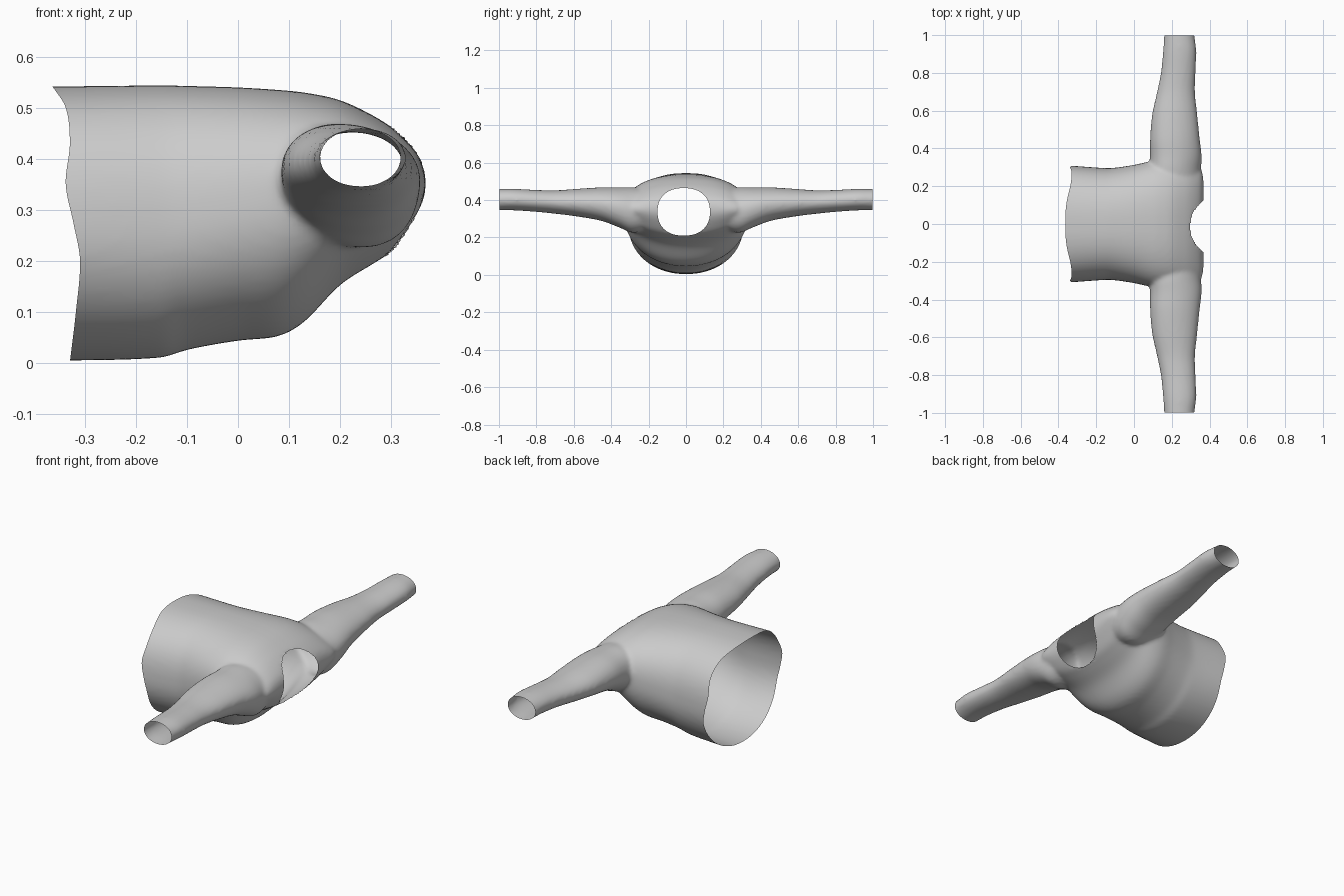
import bpy, bmesh
from math import sin, cos, pi, hypot

if "Cube" in bpy.data.objects:
    bpy.data.objects.remove(bpy.data.objects["Cube"])

N = 64


def power(v, e):
    return (abs(v) ** e) * (1 if v >= 0 else -1)


def curve(keys, t):
    # Catmull-Rom style interpolation through rows (t, a, b, ...)
    i = max(k for k in range(len(keys) - 1) if keys[k][0] <= t or k == 0)
    p, q = keys[i], keys[i + 1]
    o, r = keys[max(i - 1, 0)], keys[min(i + 2, len(keys) - 1)]
    h = q[0] - p[0]
    u = min(max((t - p[0]) / h, 0), 1)
    out = []
    for c in range(1, len(p)):
        m0 = (q[c] - o[c]) / (q[0] - o[0]) * h
        m1 = (r[c] - p[c]) / (r[0] - p[0]) * h
        out.append((2*u**3 - 3*u*u + 1) * p[c] + (u**3 - 2*u*u + u) * m0
                   + (3*u*u - 2*u**3) * q[c] + (u**3 - u*u) * m1)
    return out


def loft(bm, rings):
    # Closed skin through rings of equal length
    rows = [[bm.verts.new(p) for p in ring] for ring in rings]
    for a, b in zip(rows, rows[1:]):
        for i in range(N):
            j = (i + 1) % N
            bm.faces.new((a[i], a[j], b[j], b[i]))
    bm.faces.new(rows[0][::-1])
    bm.faces.new(rows[-1])


# Torso: x, bottom z, top z, half width, z of widest point
TORSO = [(-0.45, 0.005, 0.542, 0.315, 0.27), (-0.33, 0.004, 0.542, 0.308, 0.27),
         (-0.15, 0.01, 0.544, 0.296, 0.27), (-0.10, 0.025, 0.543, 0.298, 0.28),
         (0.0, 0.043, 0.54, 0.313, 0.30), (0.08, 0.052, 0.535, 0.33, 0.32),
         (0.13, 0.08, 0.53, 0.335, 0.335), (0.20, 0.152, 0.515, 0.335, 0.345),
         (0.27, 0.197, 0.482, 0.33, 0.35), (0.31, 0.225, 0.455, 0.32, 0.35),
         (0.345, 0.275, 0.422, 0.30, 0.35), (0.36, 0.305, 0.398, 0.28, 0.35),
         (0.368, 0.33, 0.372, 0.25, 0.35)]
# Sleeve: y, x min, x max, bottom z, top z
SLEEVE = [(0.16, 0.13, 0.33, 0.26, 0.45), (0.28, 0.085, 0.353, 0.225, 0.468),
          (0.36, 0.085, 0.358, 0.255, 0.468), (0.45, 0.085, 0.348, 0.288, 0.468),
          (0.58, 0.096, 0.335, 0.312, 0.460), (0.70, 0.122, 0.323, 0.327, 0.452),
          (0.80, 0.142, 0.326, 0.337, 0.454), (0.92, 0.154, 0.330, 0.345, 0.460),
          (1.0, 0.160, 0.320, 0.345, 0.459), (1.1, 0.165, 0.318, 0.345, 0.457)]

bm = bmesh.new()
rings = []
for k in range(91):
    x = -0.45 + 0.818 * k / 90
    lo, hi, w, mid = curve(TORSO, x)
    ring = []
    for i in range(N):
        a = 2 * pi * i / N
        e = 2 / 2.45 if sin(a) > 0 else 2 / 2.1
        h = hi - mid if sin(a) > 0 else mid - lo
        ring.append((x, w * power(cos(a), e), mid + h * power(sin(a), e)))
    rings.append(ring)
loft(bm, rings)

for side in (1, -1):
    rings = []
    for k in range(61):
        y = 0.16 + 0.94 * k / 60
        x0, x1, lo, hi = curve(SLEEVE, y)
        tilt = 0.025 * max(0, 1 - abs(y - 0.3) / 0.4)
        rings.append([((x0 + x1) / 2 + (x1 - x0) / 2 * cos(a) - tilt * sin(a) * abs(sin(a)),
                       side * y, (lo + hi) / 2 + (hi - lo) / 2 * sin(a))
                      for a in (2 * pi * i / N for i in range(N))])
    loft(bm, rings)
bmesh.ops.recalc_face_normals(bm, faces=bm.faces)

mesh = bpy.data.meshes.new("shirt")
bm.to_mesh(mesh)
bm.free()
shirt = bpy.data.objects.new("shirt", mesh)
bpy.context.collection.objects.link(shirt)

# Fuse body and sleeves, soften the seams
mod = shirt.modifiers.new("fuse", "REMESH")
mod.mode = "VOXEL"
mod.voxel_size = 0.01
mod = shirt.modifiers.new("soften", "SMOOTH")
mod.factor = 0.5
mod.iterations = 8
deps = bpy.context.evaluated_depsgraph_get()
bm = bmesh.new()
bm.from_mesh(shirt.evaluated_get(deps).to_mesh())
shirt.modifiers.clear()

# Open the hem and the cuffs
for co, no in (((-0.33, 0, 0), (-1, 0, 0)), ((0, 0.997, 0), (0, 1, 0)), ((0, -0.997, 0), (0, -1, 0))):
    bmesh.ops.bisect_plane(bm, geom=bm.verts[:] + bm.edges[:] + bm.faces[:],
                           plane_co=co, plane_no=no, clear_outer=True)

# Neck opening, with its rim snapped to an oval
CY, CZ, RY, RZ = -0.012, 0.337, 0.14, 0.127


def oval(p):
    return (abs((p.y - CY) / RY) ** 2.3 + abs((p.z - CZ) / RZ) ** 2.3) ** (1 / 2.3)


gone = [f for f in bm.faces if f.calc_center_median().x > 0.2 and oval(f.calc_center_median()) < 1]
bmesh.ops.delete(bm, geom=gone, context="FACES")
for v in bm.verts:
    if v.is_boundary and v.co.x > 0.2 and abs(v.co.y) < 0.25:
        s = 1 / oval(v.co)
        v.co.y = CY + (v.co.y - CY) * s
        v.co.z = CZ + (v.co.z - CZ) * s

# Wavy hem
HEM = [(0.0, 0.0), (0.1, 0.012), (0.2, 0.02), (0.27, 0.008), (0.35, -0.008),
       (0.43, 0.0), (0.5, -0.008), (0.545, -0.036)]
for v in bm.verts:
    t = min(max((-0.1 - v.co.x) / 0.23, 0), 1)
    v.co.x += t * t * curve(HEM, v.co.z)[0]

for f in bm.faces:
    f.smooth = True
bm.to_mesh(mesh)
bm.free()
